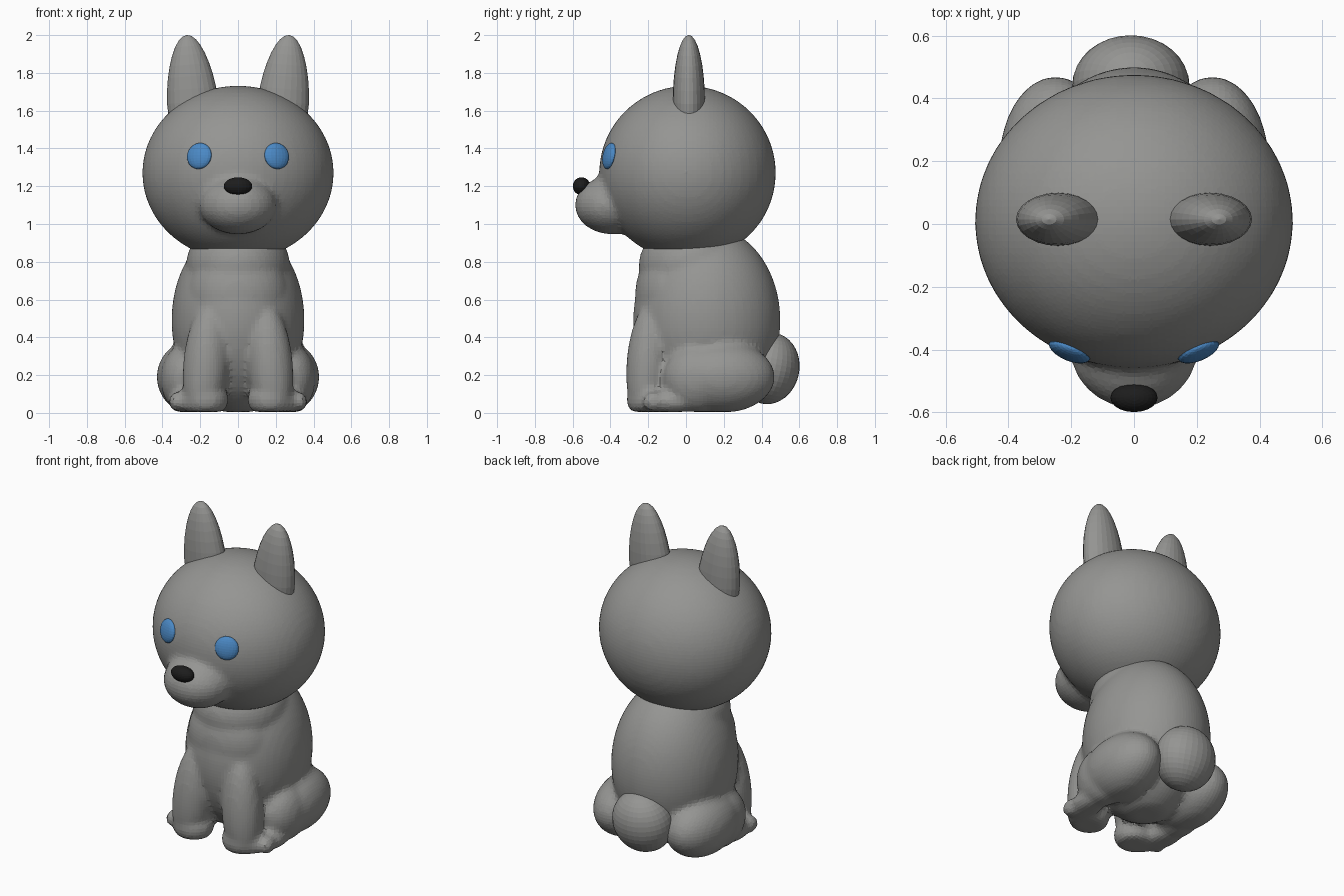
import bpy, bmesh, math
from mathutils import Matrix, Vector

if "Cube" in bpy.data.objects:
    bpy.data.objects.remove(bpy.data.objects["Cube"])


def material(name, rgb):
    m = bpy.data.materials.new(name)
    m.diffuse_color = (*rgb, 1)
    m.use_nodes = True
    m.node_tree.nodes["Principled BSDF"].inputs["Base Color"].default_value = m.diffuse_color
    return m


GREY = material("grey fur", (0.30, 0.30, 0.29))
BLUE = material("blue eye", (0.07, 0.25, 0.56))
BLACK = material("black nose", (0.012, 0.012, 0.012))


def add_ellipsoid(bm, loc, radii, rot=(0, 0, 0), seg=32, rings=20):
    mat = Matrix.Translation(loc)
    for angle, axis in zip(rot, "XYZ"):
        mat = mat @ Matrix.Rotation(math.radians(angle), 4, axis)
    mat = mat @ Matrix.Diagonal((*radii, 1))
    return bmesh.ops.create_uvsphere(bm, u_segments=seg, v_segments=rings,
                                     radius=1, matrix=mat)["verts"]


def finish(bm, name, mat):
    mesh = bpy.data.meshes.new(name)
    bm.to_mesh(mesh)
    bm.free()
    mesh.materials.append(mat)
    ob = bpy.data.objects.new(name, mesh)
    bpy.context.collection.objects.link(ob)
    return ob


def fused(name, parts, mat, voxel, smooth):
    """Blend ellipsoids (loc, radii, rot) into one soft skin, flat on the floor."""
    bm = bmesh.new()
    for loc, radii, rot in parts:
        add_ellipsoid(bm, loc, radii, rot, 48, 32)
    for v in bm.verts:
        v.co.z = max(v.co.z, 0.005)
    ob = finish(bm, name, mat)
    rm = ob.modifiers.new("skin", "REMESH")
    rm.mode = "VOXEL"
    rm.voxel_size = voxel
    sm = ob.modifiers.new("soften", "SMOOTH")
    sm.factor = 0.5
    sm.iterations = smooth
    return ob


def both(loc, radii, rot=(0, 0, 0)):
    """A part and its mirror image across x = 0."""
    (x, y, z), (a, b, c) = loc, rot
    return [(loc, radii, rot), ((-x, y, z), radii, (a, -b, -c))]


N = (0, 0, 0)

# torso, neck, front legs, haunches and feet
body = [((0, 0.11, 0.49), (0.352, 0.39, 0.50), N),
        ((0, 0.04, 0.78), (0.275, 0.29, 0.24), N),
        ((0, -0.06, 0.62), (0.27, 0.21, 0.27), N)]
body += both((0.17, -0.20, 0.26), (0.12, 0.115, 0.33), (-4, -5, 0))
body += both((0.17, -0.20, 0.07), (0.12, 0.115, 0.10))
body += both((0.25, 0.19, 0.19), (0.18, 0.28, 0.19))
body += both((0.28, 0.06, 0.18), (0.13, 0.18, 0.18))
body += both((0.28, -0.08, 0.06), (0.085, 0.17, 0.065), (0, 0, -6))
body += both((0.33, -0.17, 0.06), (0.035, 0.06, 0.05))
body += both((0.27, -0.20, 0.055), (0.035, 0.06, 0.05))
fused("body", body, GREY, 0.02, 4)

# head with muzzle and bridge
head = [((0, 0.008, 1.27), (0.507, 0.468, 0.462), N),
        ((0, -0.39, 1.10), (0.205, 0.198, 0.155), N),
        ((0, -0.40, 1.17), (0.12, 0.155, 0.10), (25, 0, 0))]
fused("head", head, GREY, 0.022, 4)

# ears, tapered slightly to the tip
for side, name in ((1, "right_ear"), (-1, "left_ear")):
    bm = bmesh.new()
    for v in add_ellipsoid(bm, (0, 0, 0), (0.136, 0.085, 0.355), N, 24, 16):
        v.co.x *= 1 - 0.35 * max(v.co.z, 0)
    bm.transform(Matrix.Translation((side * 0.24, 0.015, 1.647))
                 @ Matrix.Rotation(math.radians(5 * side), 4, "Y"))
    finish(bm, name, GREY)

# tail
bm = bmesh.new()
add_ellipsoid(bm, (-0.01, 0.44, 0.235), (0.187, 0.16, 0.19), (-12, 0, 0))
finish(bm, "tail", GREY)

# eyes: flattened discs lying on the face
for side, name in ((1, "right_eye"), (-1, "left_eye")):
    bm = bmesh.new()
    add_ellipsoid(bm, (0, 0, 0), (0.07, 0.028, 0.07), N, 20, 14)
    n = Vector((side * 0.2 / 0.257, -0.415 / 0.219, 0.09 / 0.213))
    q = Vector((0, -1, 0)).rotation_difference(n.normalized())
    bm.transform(Matrix.Translation((side * 0.205, -0.405, 1.36)) @ q.to_matrix().to_4x4())
    finish(bm, name, BLUE)

# nose
bm = bmesh.new()
add_ellipsoid(bm, (0, -0.553, 1.20), (0.075, 0.046, 0.047), N, 20, 14)
finish(bm, "nose", BLACK)
